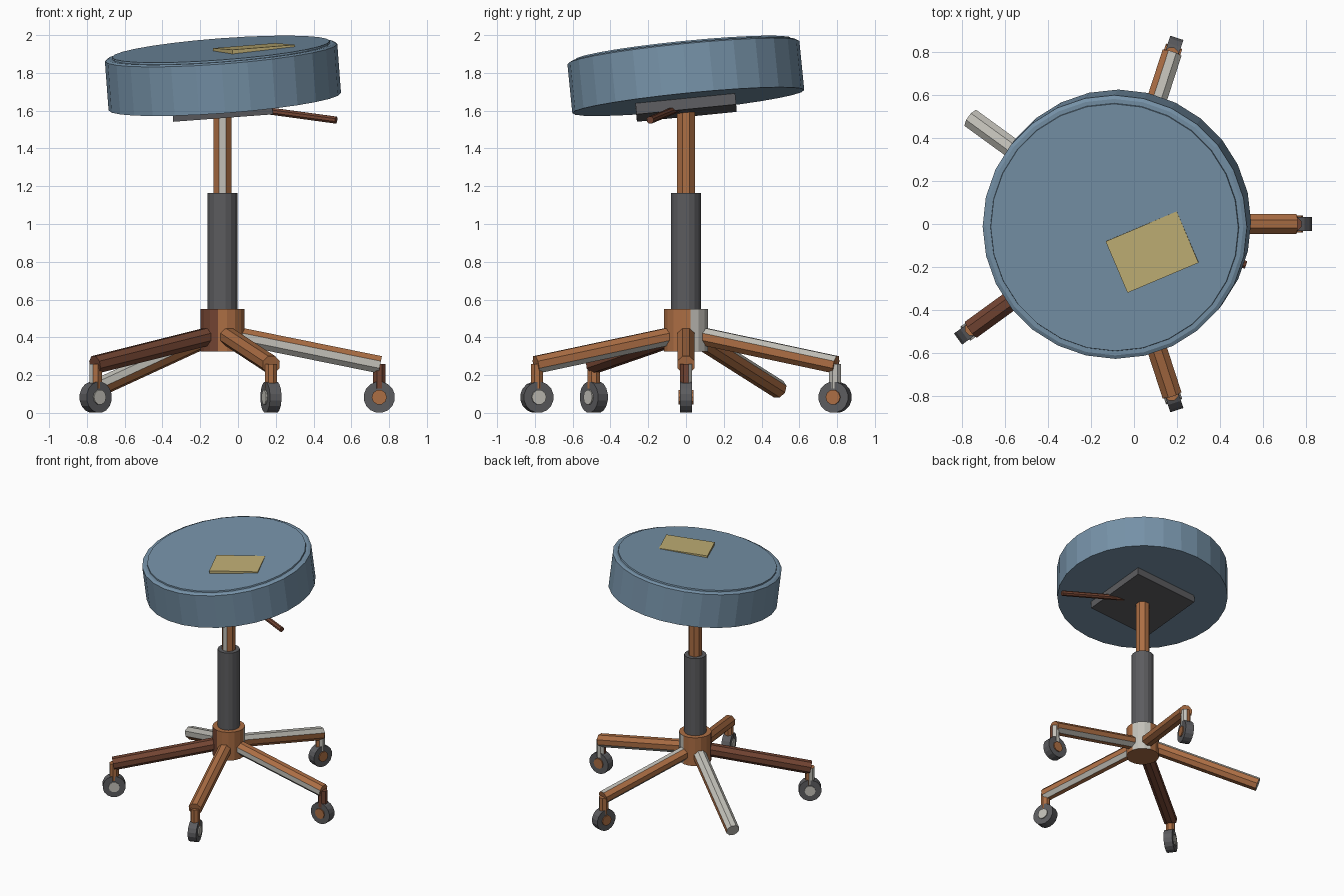
import bpy, bmesh, math
from mathutils import Matrix, Vector

cube = bpy.data.objects.get("Cube")
if cube:
    bpy.data.objects.remove(cube)


def material(name, rgb):
    linear = [((c / 255 + 0.055) / 1.055) ** 2.4 for c in rgb] + [1]
    m = bpy.data.materials.new(name)
    m.use_nodes = True
    m.diffuse_color = linear
    m.node_tree.nodes["Principled BSDF"].inputs["Base Color"].default_value = linear
    return m


SEAT = material("blue_vinyl", (118, 146, 168))
COPPER = material("copper_rust", (172, 110, 68))
CHROME = material("pale_chrome", (194, 192, 184))
BROWN = material("dark_rust", (114, 68, 50))
GREY = material("dark_grey", (92, 92, 95))
PATCH = material("tan_patch", (192, 175, 117))
METALS = [COPPER, CHROME, BROWN]
UP = Vector((0, 0, 1))
AXIS_X = -0.082


def finish(name, bm, mats, rule=None):
    """Turn the bmesh into an object; rule picks a material slot per normal."""
    bmesh.ops.recalc_face_normals(bm, faces=bm.faces)
    bm.normal_update()
    if rule:
        for f in bm.faces:
            f.material_index = rule(f.normal)
    mesh = bpy.data.meshes.new(name)
    bm.to_mesh(mesh)
    bm.free()
    for m in mats:
        mesh.materials.append(m)
    ob = bpy.data.objects.new(name, mesh)
    bpy.context.collection.objects.link(ob)
    return ob


def tube(name, start, end, radius, sides, mats, rule=None):
    """Cylinder between two points, with one flat facing up or front."""
    start, end = Vector(start), Vector(end)
    axis = (end - start).normalized()
    side = axis.cross(UP)
    side = side.normalized() if side.length > 0.01 else Vector((1, 0, 0))
    frame = Matrix((side, axis.cross(side), axis)).transposed().to_4x4()
    frame.translation = (start + end) / 2
    bm = bmesh.new()
    spin = Matrix.Rotation(math.pi / sides, 4, "Z")
    bmesh.ops.create_cone(bm, cap_ends=True, segments=sides, radius1=radius,
                          radius2=radius, depth=(end - start).length,
                          matrix=frame @ spin)
    return finish(name, bm, mats, rule)


def slab(name, size, centre, slope, turn, mat):
    """Box tilted to a slope in x and y."""
    bm = bmesh.new()
    tilt = UP.rotation_difference(Vector((-slope[0], -slope[1], 1))).to_matrix().to_4x4()
    place = Matrix.Translation(centre) @ tilt @ Matrix.Rotation(turn, 4, "Z")
    bmesh.ops.create_cube(bm, size=1, matrix=place @ Matrix.Diagonal((*size, 1)))
    return finish(name, bm, [mat])


def azimuth(n):
    return math.degrees(math.atan2(n.y, n.x)) % 360


# Centre column
def hub_rule(n):
    if abs(n.z) > 0.5:
        return 0
    a = azimuth(n)
    return 1 if 10 < a < 90 else 2 if 180 < a < 270 else 0


def pole_rule(n):
    return 1 if n.y < -0.9 else 0


tube("hub", (AXIS_X, 0, 0.325), (AXIS_X, 0, 0.55), 0.118, 16, METALS, hub_rule)
tube("column_sleeve", (AXIS_X, 0, 0.54), (AXIS_X, 0, 1.165), 0.08, 16, [GREY])
tube("column_pole", (AXIS_X, 0, 1.16), (AXIS_X, 0, 1.62), 0.051, 8, METALS, pole_rule)

# Seat: straight wall, bevelled rim, flat top, all tilted
SLOPE = (0.075, 0.1)
bm = bmesh.new()
SEGMENTS = 28
rings = []
for radius, height in ((0.617, 0), (0.617, 0.262), (0.6, 0.27), (0.58, 0.27), (0.578, 0.28)):
    rings.append([bm.verts.new((radius * math.cos(math.tau * i / SEGMENTS),
                                radius * math.sin(math.tau * i / SEGMENTS), height))
                  for i in range(SEGMENTS)])
for low, high in zip(rings, rings[1:]):
    for i in range(SEGMENTS):
        j = (i + 1) % SEGMENTS
        bm.faces.new((low[i], low[j], high[j], high[i]))
bm.faces.new(rings[0])
bm.faces.new(rings[-1])
tilt = UP.rotation_difference(Vector((-SLOPE[0], -SLOPE[1], 1))).to_matrix().to_4x4()
bm.transform(Matrix.Translation((-0.07, 0.012, 1.648)) @ tilt)
finish("seat_cushion", bm, [SEAT])

slab("seat_plate", (0.53, 0.53, 0.06), (AXIS_X, 0, 1.617), SLOPE, 0, GREY)
slab("seat_patch", (0.36, 0.26, 0.03), (0.085, -0.13, 1.925), (0.055, 0.06),
     math.radians(23), PATCH)
tube("height_lever", (-0.03, -0.01, 1.625), (0.52, -0.19, 1.55), 0.02, 8, [BROWN])

# Legs: sectors, clockwise from the top, that keep their chrome
CHROME_SECTORS = {0: (2, 3, 5), 72: (0, 1, 5), 144: (0, 1, 6, 7), 216: (), 288: (5,)}
# Fork metal on the (chrome side direction, other side)
FORKS = {0: ((0, 1), 2), 72: ((1, 0), 0), 216: ((-1, 0), 0), 288: (None, 0)}
CAPS = {0: COPPER, 72: COPPER, 216: CHROME, 288: CHROME}
REACH = 0.835

for angle, sectors in CHROME_SECTORS.items():
    t = math.radians(angle)
    out = Vector((math.cos(t), math.sin(t), 0))
    right = out.cross(UP)
    centre = Vector((AXIS_X, 0, 0))
    broken = angle not in FORKS
    inner = centre + out * 0.07 + UP * 0.41
    tip = centre + out * REACH + UP * (0.125 if broken else 0.255)

    def leg_rule(n):
        if angle == 216:
            return 2
        if abs(n.dot(out)) > 0.8:
            return 1 if broken else 0
        sector = round(math.degrees(math.atan2(n.dot(right), n.z)) / 45) % 8
        return 1 if sector in sectors else 0

    tube(f"leg_{angle}", inner, tip, 0.05, 8, METALS, leg_rule)
    if broken:
        continue

    # Caster: stem, wheel and hub cap
    chrome_side, other = FORKS[angle]

    def fork_rule(n):
        if chrome_side and n.x * chrome_side[0] + n.y * chrome_side[1] > 0.3:
            return 1
        return other

    foot = centre + out * (REACH - 0.005)
    tube(f"caster_stem_{angle}", foot + UP * 0.13, foot + UP * 0.26, 0.035, 8,
         METALS, fork_rule)
    wheel = foot + UP * 0.083
    tube(f"caster_wheel_{angle}", wheel - right * 0.032, wheel + right * 0.032,
         0.083, 16, [GREY])
    tube(f"caster_cap_{angle}", wheel - right * 0.04, wheel + right * 0.04,
         0.04, 10, [CAPS[angle]])
